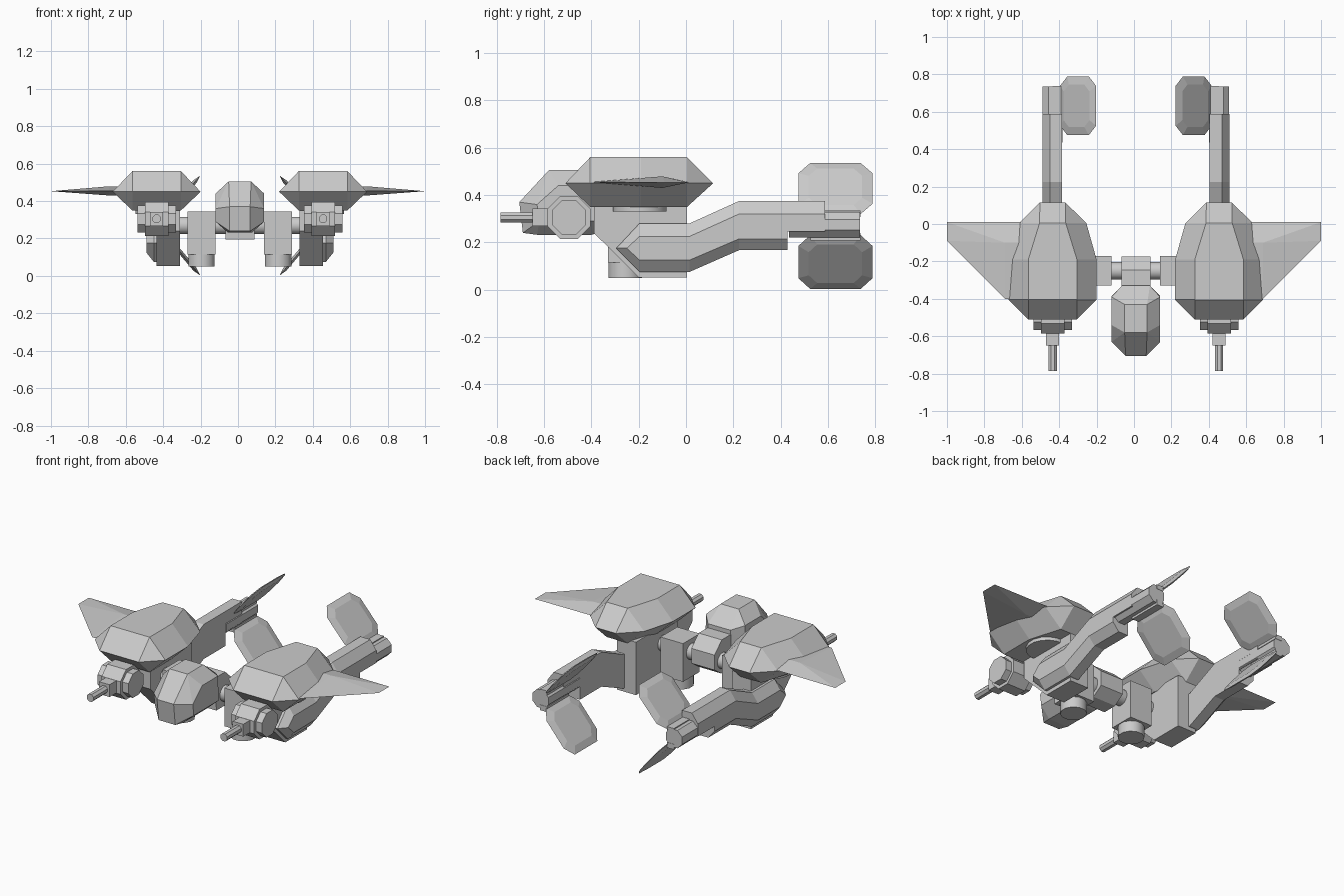
import bpy, bmesh, math
from mathutils import Vector, Matrix

if "Cube" in bpy.data.objects:
    bpy.data.objects.remove(bpy.data.objects["Cube"])

CX = 0.01      # symmetry plane of the craft body
PX = 0.445     # pod offset from that plane


def finish(name, bm):
    bmesh.ops.recalc_face_normals(bm, faces=bm.faces)
    me = bpy.data.meshes.new(name)
    bm.to_mesh(me)
    bm.free()
    ob = bpy.data.objects.new(name, me)
    bpy.context.collection.objects.link(ob)
    return ob


def hull(name, pts):
    bm = bmesh.new()
    for p in pts:
        bm.verts.new(p)
    r = bmesh.ops.convex_hull(bm, input=bm.verts)
    junk = [g for g in set(r["geom_interior"] + r["geom_unused"]) if isinstance(g, bmesh.types.BMVert)]
    bmesh.ops.delete(bm, geom=junk, context='VERTS')
    bmesh.ops.dissolve_limit(bm, angle_limit=0.03, verts=bm.verts, edges=bm.edges)
    return finish(name, bm)


def loft(name, sections):
    """sections: list of (x, [(y, z), ...]) joined in order and capped."""
    bm = bmesh.new()
    rings = [[bm.verts.new((x, y, z)) for y, z in prof] for x, prof in sections]
    n = len(rings[0])
    for a, b in zip(rings, rings[1:]):
        for i in range(n):
            bm.faces.new((a[i], a[(i + 1) % n], b[(i + 1) % n], b[i]))
    bm.faces.new(rings[0])
    bm.faces.new(rings[-1])
    return finish(name, bm)


def box(name, x, y, z):
    return hull(name, [(a, b, c) for a in x for b in y for c in z])


def cyl(name, c, r, length, axis, n=8, smooth=False):
    bm = bmesh.new()
    rot = {'X': Matrix.Rotation(math.pi / 2, 4, 'Y'), 'Y': Matrix.Rotation(math.pi / 2, 4, 'X'),
           'Z': Matrix.Identity(4)}[axis]
    m = Matrix.Translation(c) @ rot @ Matrix.Rotation(math.pi / n, 4, 'Z')
    bmesh.ops.create_cone(bm, cap_ends=True, segments=n, radius1=r, radius2=r, depth=length, matrix=m)
    if smooth:
        for f in bm.faces:
            f.smooth = len(f.verts) == 4
        for e in bm.edges:
            e.smooth = all(len(f.verts) == 4 for f in e.link_faces)
    return finish(name, bm)


# Cockpit, mount block and cross shaft
half = [(.06, -.58, .505), (.06, -.43, .505), (.13, -.54, .44), (.13, -.39, .44), (.075, -.33, .42),
        (.055, -.705, .37), (.055, -.69, .24), (.13, -.63, .36), (.13, -.62, .29), (.065, -.63, .232),
        (.065, -.40, .232), (.13, -.385, .29), (.075, -.33, .25)]
hull("cockpit", [(CX + s * x, y, z) for x, y, z in half for s in (-1, 1)])
block = [(-.33, .195), (-.24, .195), (-.175, .24), (-.175, .33), (-.245, .395), (-.34, .395)]
loft("mount_block", [(CX - .077, block), (CX + .077, block)])
cyl("cross_shaft", (CX, -.25, .27), .047, .70, 'X', 16, True)

# Half-profiles used on both sides
pod_mid = [(.13, -.51), (.235, -.405), (.235, -.19), (.18, .005), (.068, .115)]
pod_cap = [(.13, -.405), (.13, -.19), (.07, .005)]
arm = [(-.295, .175), (-.197, .28), (.015, .28), (.225, .375), (.43, .375),
       (.43, .167), (.225, .167), (.015, .075), (-.197, .075)]
arm_in = [(-.25, .175), (-.197, .225), (.015, .225), (.225, .32), (.43, .32),
          (.43, .215), (.225, .215), (.015, .125), (-.197, .125)]
pylon = [(-.39, .37), (.005, .37), (.005, .052), (-.2, .052), (-.39, .24)]


def fin(name, s, root, tip):
    # thin plate with cut corners and bevelled rim
    r, t = Vector((CX + s * root[0], 0, root[1])), Vector((CX + s * tip[0], 0, tip[1]))
    nrm = (t - r).cross(Vector((0, 1, 0))).normalized()
    ym, hy, c = .632, .157, .05
    pts = []
    for k, off in ((1, 0), (.72, .011), (.72, -.011)):
        for a, b in ((hy - c, .5), (hy, .3)):
            for sa in (-1, 1):
                for sb in (-1, 1):
                    p = r.lerp(t, .5 + sb * b * k) + nrm * off
                    pts.append((p.x, ym + sa * a * k, p.z))
    hull(name, pts)


for side, s in (("left", -1), ("right", 1)):
    def X(dx):
        return CX + s * dx

    px = X(PX)
    # Shell and wing
    pts = [(px + m * x, y, .45) for x, y in pod_mid for m in (-1, 1)]
    pts += [(px + m * x, y, z) for x, y in pod_cap for m in (-1, 1) for z in (.35, .56)]
    hull(side + "_pod_shell", pts)
    root = [(-.40, .455), (-.1, .479), (-.1, .43), (.01, .455)]
    hull(side + "_wing", [(s * x, y, z) for x in (.57, .69) for y, z in root] +
         [(s * 1.0, -.09, .453), (s * 1.0, .01, .453)])
    cyl(side + "_pod_base_disc", (px, -.195, .345), .115, .03, 'Z', 16, True)
    # Pylon below the shell, inner block and its foot
    loft(side + "_pylon", [(X(.32), pylon), (X(.445), pylon)])
    box(side + "_inner_block", (X(.13), X(.28)), (-.33, -.172), (.115, .345))
    cyl(side + "_block_foot", (X(.205), -.257, .09), .073, .08, 'Z', 12, True)
    # Gun: stacked octagons, breech and barrel
    cyl(side + "_gun_drum", (px, -.495, .305), .098, .125, 'X')
    cyl(side + "_gun_hub", (px, -.495, .305), .078, .205, 'X')
    box(side + "_gun_breech", (px - .035, px + .035), (-.65, -.5), (.268, .342))
    cyl(side + "_gun_barrel", (px, -.70, .305), .024, .17, 'Y', 8)
    # Tail arm with bevelled outer edge
    loft(side + "_tail_arm", [(X(.395), arm), (X(.46), arm), (X(.50), arm_in)])
    tail = [(X(.395), .375), (X(.46), .375), (X(.50), .32), (X(.50), .245), (X(.395), .245)]
    hull(side + "_tail_arm_tip", [(x, y, z) for x, z in tail for y in (.42, .587)])
    cyl(side + "_tail_rod", (X(.445), .585, .275), .058, .30, 'Y', 8)
    # Tail fins with root bars
    fin(side + "_upper_fin", s, (.405, .32), (.213, .535))
    fin(side + "_lower_fin", s, (.405, .23), (.213, .003))
    box(side + "_upper_fin_bar", (X(.40), X(.445)), (.527, .737), (.308, .335))
    box(side + "_lower_fin_bar", (X(.40), X(.445)), (.527, .737), (.208, .24))
